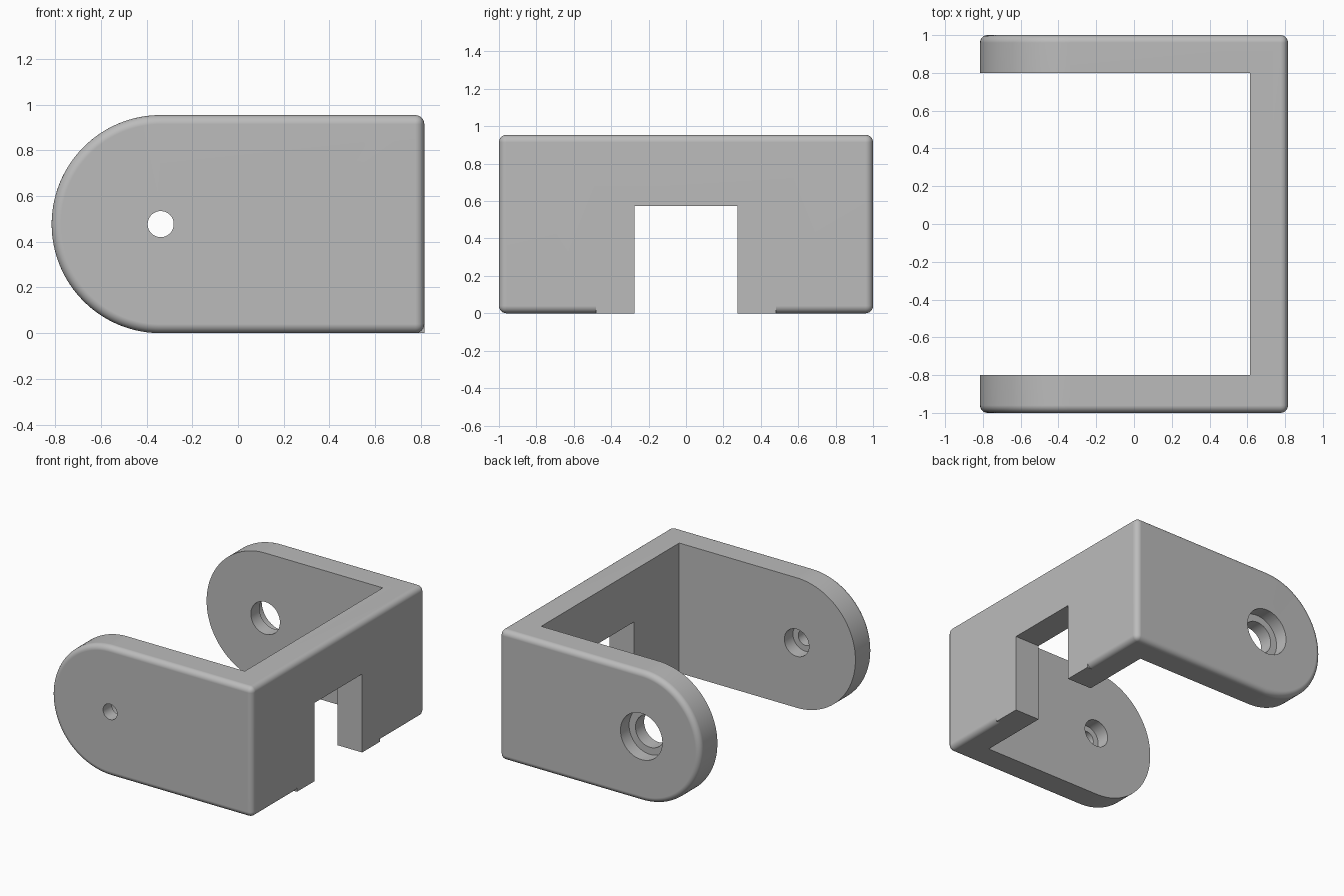
import bpy, bmesh, math
from mathutils import Matrix, Vector

cube = bpy.data.objects.get("Cube")
if cube:
    bpy.data.objects.remove(cube, do_unlink=True)

HALF_X, HALF_Y, HEIGHT, WALL, FILLET = 0.815, 1.0, 0.954, 0.2, 0.04
R = HEIGHT / 2
PIVOT_X = -HALF_X + R

grey = bpy.data.materials.new("plain_grey")
grey.use_nodes = True
grey.diffuse_color = (0.5, 0.5, 0.5, 1)
grey.node_tree.nodes["Principled BSDF"].inputs["Base Color"].default_value = (0.5, 0.5, 0.5, 1)


def make_object(name, bm):
    bmesh.ops.recalc_face_normals(bm, faces=bm.faces)
    mesh = bpy.data.meshes.new(name)
    bm.to_mesh(mesh)
    bm.free()
    mesh.materials.append(grey)
    obj = bpy.data.objects.new(name, mesh)
    bpy.context.collection.objects.link(obj)
    return obj


def box(name, low, high):
    bm = bmesh.new()
    low, high = Vector(low), Vector(high)
    size = Matrix.Diagonal((*(high - low), 1))
    bmesh.ops.create_cube(bm, size=1, matrix=Matrix.Translation((low + high) / 2) @ size)
    return make_object(name, bm)


def bore(name, radius, y0, y1):
    bm = bmesh.new()
    place = Matrix.Translation((PIVOT_X, (y0 + y1) / 2, R)) @ Matrix.Rotation(math.pi / 2, 4, 'X')
    bmesh.ops.create_cone(bm, cap_ends=True, segments=64, radius1=radius, radius2=radius,
                          depth=y1 - y0, matrix=place)
    return make_object(name, bm)


def combine(target, tool, operation):
    tool.hide_render = True
    mod = target.modifiers.new(operation.lower(), 'BOOLEAN')
    mod.operation, mod.solver, mod.object = operation, 'EXACT', tool
    bpy.context.view_layer.objects.active = target
    bpy.ops.object.modifier_apply(modifier=mod.name)
    bpy.data.objects.remove(tool, do_unlink=True)


# Outer block: round-ended side profile, extruded across the width
bm = bmesh.new()
STEPS = 64
angles = [math.pi / 2 + math.pi * i / STEPS for i in range(STEPS + 1)]
outline = [(PIVOT_X + R * math.cos(a), R + R * math.sin(a)) for a in angles]
outline += [(HALF_X, 0), (HALF_X, HEIGHT)]
face = bm.faces.new([bm.verts.new((x, -HALF_Y, z)) for x, z in outline])
extruded = bmesh.ops.extrude_face_region(bm, geom=[face])["geom"]
bmesh.ops.translate(bm, vec=(0, 2 * HALF_Y, 0),
                    verts=[g for g in extruded if isinstance(g, bmesh.types.BMVert)])
bmesh.ops.recalc_face_normals(bm, faces=bm.faces)

# Rounded outer edges
hard = [e for e in bm.edges if e.calc_face_angle(0) > math.radians(30)]
bmesh.ops.bevel(bm, geom=hard, offset=FILLET, offset_type='OFFSET', segments=6,
                profile=0.5, affect='EDGES', clamp_overlap=True)
bracket = make_object("u_bracket", bm)

# Hollow between the arms
combine(bracket, box("hollow", (-2, -HALF_Y + WALL, -1),
                     (HALF_X - WALL, HALF_Y - WALL, 2)), 'DIFFERENCE')

# Square feet, then the notch between them
combine(bracket, box("feet", (HALF_X - WALL, -0.48, 0), (HALF_X, 0.48, 0.06)), 'UNION')
combine(bracket, box("notch", (0.4, -0.275, -1), (1, 0.275, 0.575)), 'DIFFERENCE')

# Stepped pivot holes: small outside on the front arm, large outside on the back arm
for name, radius, y0, y1 in (
        ("front_hole", 0.057, -1.2, -0.7),
        ("front_counterbore", 0.1, -0.9, -0.7),
        ("back_hole", 0.118, 0.7, 1.2),
        ("back_counterbore", 0.17, 0.9, 1.2)):
    combine(bracket, bore(name, radius, y0, y1), 'DIFFERENCE')

# Smooth rounds with crisp flat faces
bpy.ops.object.select_all(action='DESELECT')
bracket.select_set(True)
bpy.context.view_layer.objects.active = bracket
bpy.ops.object.shade_smooth_by_angle(angle=math.radians(30))
weighted = bracket.modifiers.new("even_normals", 'WEIGHTED_NORMAL')
weighted.keep_sharp = True
